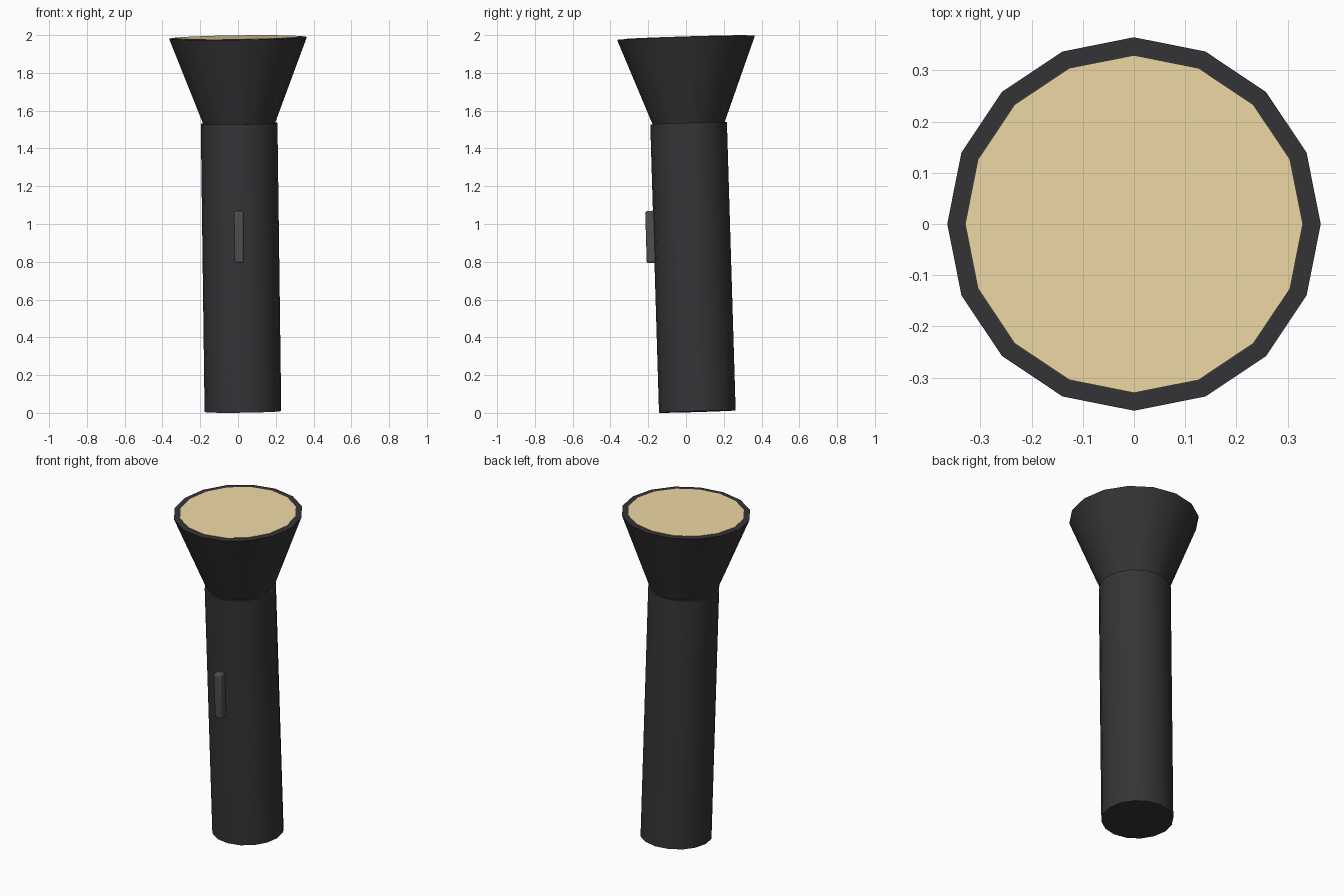
import bpy
import math
from mathutils import Vector

if "Cube" in bpy.data.objects:
    bpy.data.objects.remove(bpy.data.objects["Cube"])

# The whole torch leans slightly along one axis
BASE = Vector((0.026, 0.06, 0.007))
TOP = Vector((0.0, 0.0, 1.986))
AXIS = (TOP - BASE).normalized()
TILT = Vector((0, 0, 1)).rotation_difference(AXIS)
LENGTH = (TOP - BASE).length


def material(name, colour):
    mat = bpy.data.materials.new(name)
    mat.diffuse_color = (*colour, 1)
    mat.use_nodes = True
    mat.node_tree.nodes["Principled BSDF"].inputs["Base Color"].default_value = mat.diffuse_color
    return mat


def finish(obj, name, mat):
    obj.name = name
    obj.data.materials.append(mat)
    bpy.ops.object.shade_smooth_by_angle(angle=math.radians(35))
    return obj


def tapered(name, r1, r2, start, end, mat):
    """16-sided tapered cylinder between two distances along the axis."""
    bpy.ops.mesh.primitive_cone_add(
        vertices=16, radius1=r1, radius2=r2, depth=end - start,
        location=BASE + AXIS * (start + end) / 2, rotation=TILT.to_euler())
    return finish(bpy.context.object, name, mat)


black = material("black_plastic", (0.035, 0.035, 0.038))
grey = material("grey_rubber", (0.08, 0.08, 0.08))
cream = material("warm_lens", (0.87, 0.70, 0.38))

# Handle, flared head and the lens set into its mouth
tapered("handle", 0.203, 0.203, 0.0, 1.527, black)
tapered("head", 0.188, 0.365, 1.52, LENGTH, black)
tapered("lens", 0.318, 0.33, LENGTH - 0.03, LENGTH + 0.003, cream)

# Rounded slide switch on the front of the handle
bpy.ops.mesh.primitive_cube_add(size=1, rotation=TILT.to_euler(),
                                location=(0.006, -0.162, 0.932))
switch = bpy.context.object
switch.scale = (0.05, 0.1, 0.277)
bpy.ops.object.transform_apply(location=False, rotation=False, scale=True)
bevel = switch.modifiers.new("rounded", 'BEVEL')
bevel.width = 0.012
bevel.segments = 3
finish(switch, "switch", grey)
